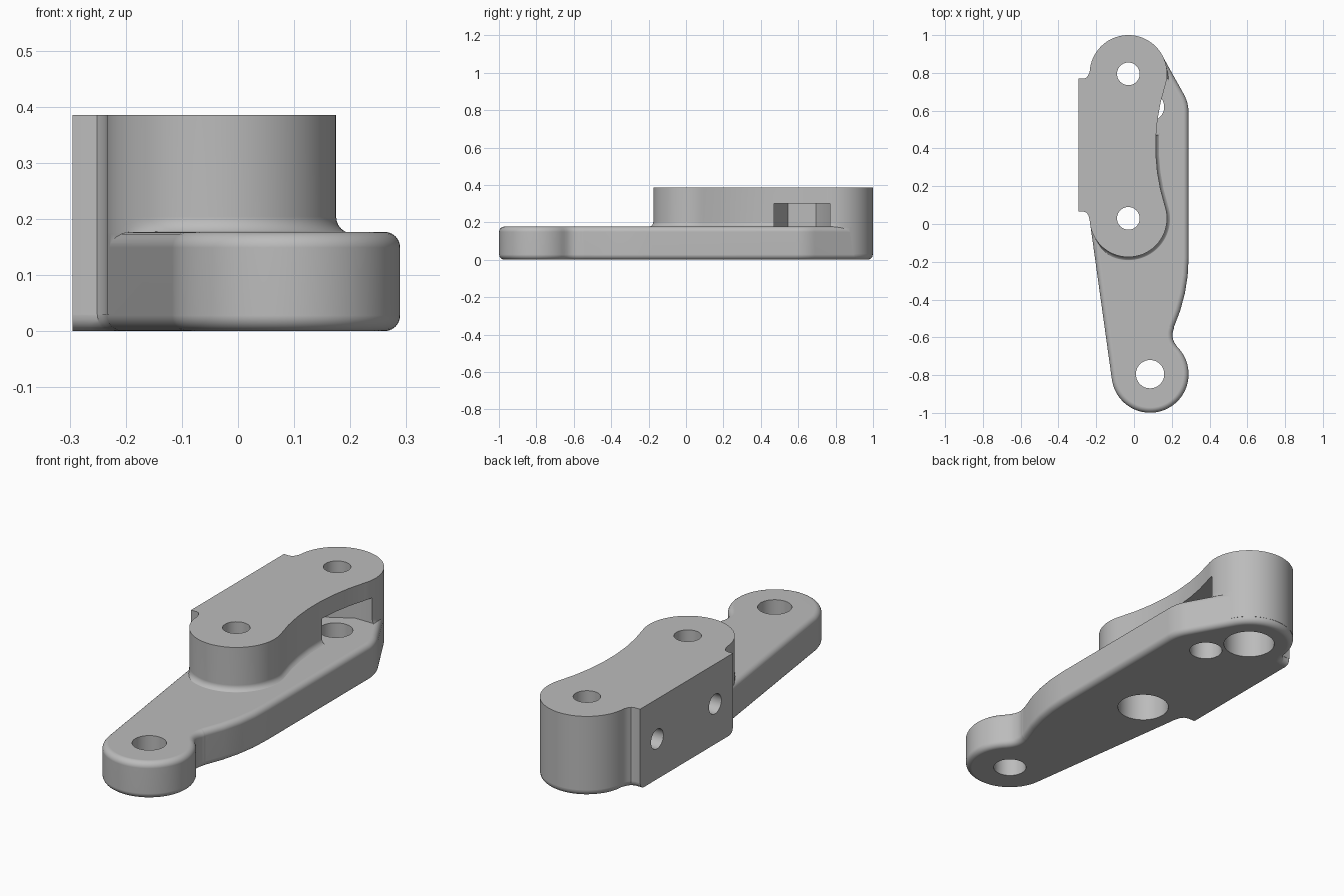
import bpy, bmesh
from math import sin, cos, radians, degrees, atan2, pi
from mathutils import Vector, Matrix

if "Cube" in bpy.data.objects:
    bpy.data.objects.remove(bpy.data.objects["Cube"])

R = 0.205                       # radius of every rounded end
ARM = (0.085, -0.795)           # front arm eye
NEAR, FAR = (-0.03, 0.03), (-0.03, 0.795)   # the two raised bosses
NUT = (0.085, 0.62)             # nut pocket and its bolt hole
PLATE_TOP, TOP, PAD_X = 0.177, 0.385, -0.295

metal = bpy.data.materials.new("grey_metal")
metal.use_nodes = True
grey = (0.5, 0.5, 0.5, 1)
metal.diffuse_color = grey
metal.node_tree.nodes["Principled BSDF"].inputs["Base Color"].default_value = grey


def arc(c, r, a, b):
    n = max(3, int(abs(b - a) / 5))
    return [Vector((c[0] + r * cos(radians(a + (b - a) * i / n)),
                    c[1] + r * sin(radians(a + (b - a) * i / n)))) for i in range(n + 1)]


def tidy(points):
    out = []
    for p in points:
        if not out or (p - out[-1]).length > 0.006:
            out.append(p)
    return out


def normals(pts):
    """Mitred outward normals of a counter-clockwise outline."""
    res = []
    for i, p in enumerate(pts):
        d1 = (p - pts[i - 1]).normalized()
        d2 = (pts[(i + 1) % len(pts)] - p).normalized()
        n1, n2 = Vector((d1.y, -d1.x)), Vector((d2.y, -d2.x))
        res.append((n1 + n2) / max(0.5, 1 + n1.dot(n2)))
    return res


def finish(bm, name):
    bmesh.ops.recalc_face_normals(bm, faces=bm.faces)
    me = bpy.data.meshes.new(name)
    bm.to_mesh(me)
    bm.free()
    me.materials.append(metal)
    ob = bpy.data.objects.new(name, me)
    bpy.context.collection.objects.link(ob)
    return ob


def loft(name, pts, rings, weight=lambda p: 1, trim=False):
    """Stack offset copies of an outline; rings are (height, offset)."""
    bm = bmesh.new()
    nor = normals(pts)
    loops = [[bm.verts.new((*(p + n * off * weight(p)), z)) for p, n in zip(pts, nor)]
             for z, off in rings]
    for a, b in zip(loops, loops[1:]):
        for i in range(len(pts)):
            j = (i + 1) % len(pts)
            bm.faces.new((a[i], a[j], b[j], b[i]))
    bm.faces.new(loops[0][::-1])
    bm.faces.new(loops[-1])
    if trim:                    # flat mounting face on the right side
        bmesh.ops.bisect_plane(bm, geom=bm.verts[:] + bm.edges[:] + bm.faces[:],
                               plane_co=(PAD_X, 0, 0), plane_no=(-1, 0, 0), clear_outer=True)
        bmesh.ops.holes_fill(bm, edges=[e for e in bm.edges if e.is_boundary])
    return finish(bm, name)


def cylinder(name, r, centre, depth, axis="Z"):
    bm = bmesh.new()
    turn = Matrix.Rotation(pi / 2, 4, "Y") if axis == "X" else Matrix()
    bmesh.ops.create_cone(bm, cap_ends=True, segments=48, radius1=r, radius2=r,
                          depth=depth, matrix=Matrix.Translation(centre) @ turn)
    return finish(bm, name)


def combine(target, other, operation):
    m = target.modifiers.new(operation.lower(), "BOOLEAN")
    m.operation, m.object, m.solver = operation, other, "EXACT"
    bpy.context.view_layer.objects.active = target
    bpy.ops.object.modifier_apply(modifier=m.name)
    bpy.data.objects.remove(other)


# Side pad outline, shared by the plate and the raised body
pad_end = [Vector(p) for p in ((-0.237, 0.805), (-0.242, 0.788), (-0.251, 0.775),
                               (-0.265, 0.77), (-0.4, 0.77))]
pad = pad_end + [Vector((p.x, 0.835 - p.y)) for p in reversed(pad_end)]

# Base plate with rounded edges
outline = tidy(arc(ARM, R, 188, 405) + arc((0.29, -0.588), 0.085, 225, 156)
               + arc((-0.61, -0.18), 0.9, -24, 0) + arc((0.09, 0.59), 0.2, 0, 30)
               + arc(FAR, R, 30, 177) + pad + arc(NEAR, R, 181, 187))
B = 0.028
curve = [(B * (1 - cos(t)), B * (sin(t) - 1)) for t in (pi / 2 * i / 6 for i in range(7))]
rings = [(z, o - 0.001) for z, o in curve]
rings += [(PLATE_TOP - z, o) for z, o in reversed(rings)]
bracket = loft("bracket", outline, rings, trim=True)

# Raised body with a waist, and a fillet where it stands on the plate
mid, half = (NEAR[1] + FAR[1]) / 2, (FAR[1] - NEAR[1]) / 2
waist = 0.145
big = (half ** 2 + waist ** 2 - R ** 2) / (2 * (R - waist))
tilt = degrees(atan2(half, big + waist))
body_line = tidy(arc(NEAR, R, 182, 360 + tilt)
                 + arc((NEAR[0] + big + waist, mid), big, 180 + tilt, 180 - tilt)
                 + arc(FAR, R, -tilt, 177) + pad)


def foot(p):
    fade = min((p.x + 0.2) / 0.08, (0.82 - p.y) / 0.1)
    return max(0, min(1, fade))


F = 0.03
fillet = [(PLATE_TOP - 0.003 + F * (1 - cos(t)), F * (1 - sin(t)))
          for t in (pi / 2 * i / 6 for i in range(7))]
body = loft("raised_body", body_line, [(0.03, F)] + fillet + [(TOP, 0)], foot, trim=True)
combine(bracket, body, "UNION")

# Nut pocket: half a hexagon, open toward the left side
hexa = [Vector((NUT[0] + 0.15 * cos(radians(a)), NUT[1] + 0.15 * sin(radians(a))))
        for a in (90, 150, 210, 270)]
hexa += [Vector((0.4, hexa[3].y)), Vector((0.4, hexa[0].y))]
combine(bracket, loft("nut_pocket", hexa, [(PLATE_TOP + 0.001, 0), (0.3, 0)]), "DIFFERENCE")

# Vertical holes, with wide recesses under both bosses
for c, r, top in ((ARM, 0.075, 0.3), (NUT, 0.075, 0.2), (NEAR, 0.06, 0.5), (FAR, 0.06, 0.5),
                  (NEAR, 0.117, 0.15), (FAR, 0.117, 0.15)):
    combine(bracket, cylinder("hole", r, (*c, top / 2 - 0.05), top + 0.1), "DIFFERENCE")

# Two blind holes in the side pad
for y in (0.2, 0.64):
    combine(bracket, cylinder("pad_hole", 0.047, (PAD_X, y, 0.193), 0.36, "X"), "DIFFERENCE")

# Smooth shading with crisp edges
bpy.ops.object.select_all(action="DESELECT")
bracket.select_set(True)
bpy.context.view_layer.objects.active = bracket
bpy.ops.object.shade_smooth_by_angle(angle=radians(30))
wn = bracket.modifiers.new("weighted_normals", "WEIGHTED_NORMAL")
wn.keep_sharp = True
